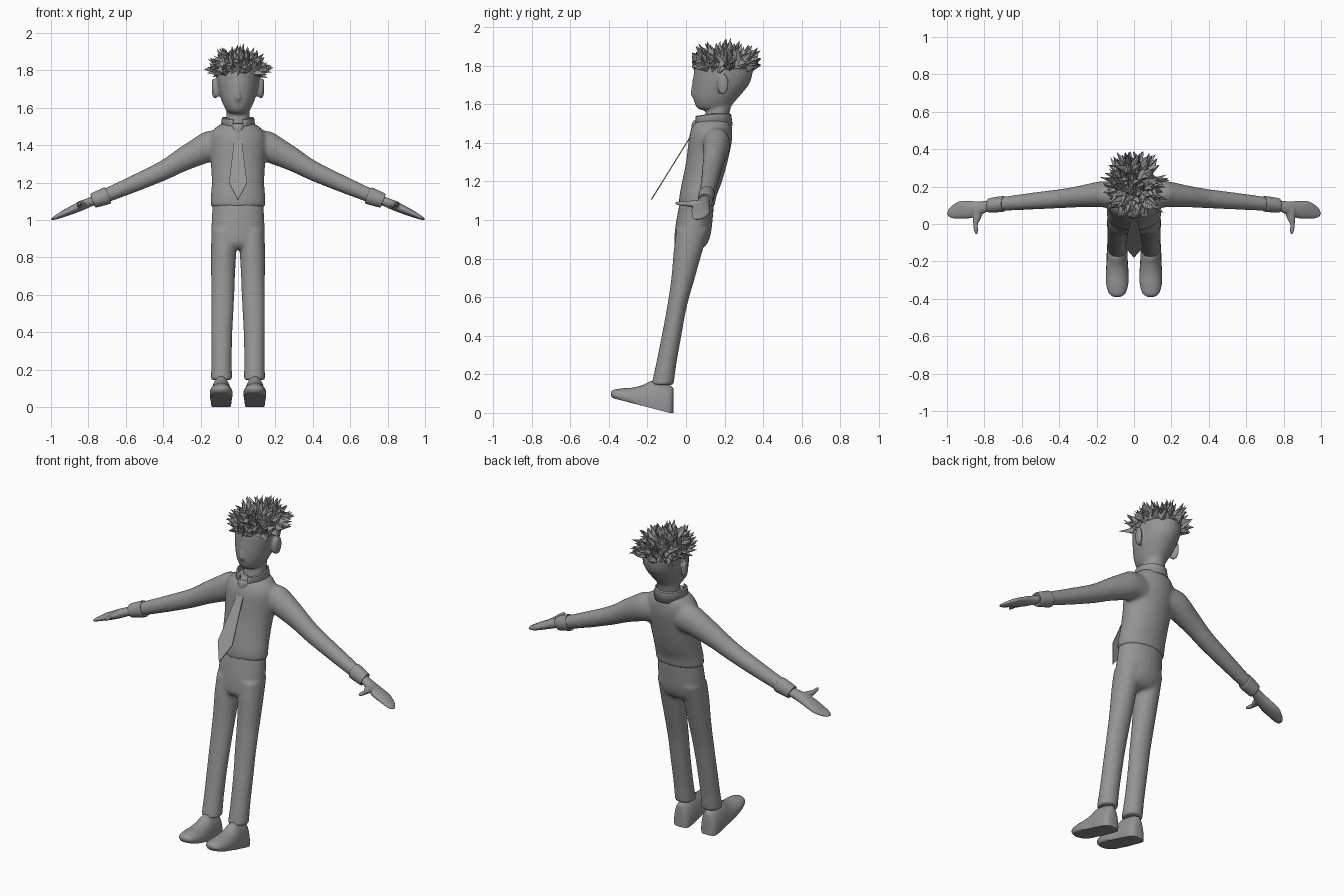
import bpy, bmesh, math, random
from mathutils import Vector

random.seed(4)
if "Cube" in bpy.data.objects:
    bpy.data.objects.remove(bpy.data.objects["Cube"])

GREY = (0.3, 0.3, 0.3, 1)
grey = bpy.data.materials.new("plain_grey")
grey.use_nodes = True
grey.diffuse_color = GREY
grey.node_tree.nodes["Principled BSDF"].inputs["Base Color"].default_value = GREY


def finish(name, bm, smooth=True):
    bmesh.ops.recalc_face_normals(bm, faces=bm.faces)
    mesh = bpy.data.meshes.new(name)
    bm.to_mesh(mesh)
    bm.free()
    mesh.materials.append(grey)
    obj = bpy.data.objects.new(name, mesh)
    bpy.context.collection.objects.link(obj)
    if smooth:
        bpy.ops.object.select_all(action="DESELECT")
        obj.select_set(True)
        bpy.context.view_layer.objects.active = obj
        bpy.ops.object.shade_smooth_by_angle(angle=math.radians(50))
    return obj


def spline(points, steps=4):
    """Catmull-Rom resampling of a list of tuples."""
    pts = [Vector(p) for p in points]
    out = []
    for i in range(len(pts) - 1):
        a, b = pts[max(i - 1, 0)], pts[i]
        c, d = pts[i + 1], pts[min(i + 2, len(pts) - 1)]
        for k in range(steps):
            t = k / steps
            out.append(b + (c - a) * (t / 2) + (2 * a - 5 * b + 4 * c - d) * (t * t / 2)
                       + (3 * b - a - 3 * c + d) * (t ** 3 / 2))
    return out + [pts[-1]]


def loft(bm, stations, axis, side=1, sides=24, shear=0, floor=None):
    """Skin ellipses (x, y, z, radius, radius) lying across the given axis."""
    u, v = [Vector(e) for e in {"x": ((0, 1, 0), (shear, 0, 1)),
                                "y": ((1, 0, 0), (0, 0, 1)),
                                "z": ((1, 0, 0), (0, 1, 0))}[axis]]
    rings = []
    for s in spline(stations):
        ring = []
        for k in range(sides):
            a = math.tau * k / sides
            p = Vector(s[:3]) + u * (s[3] * math.cos(a)) + v * (s[4] * math.sin(a))
            if floor:
                p.z = max(p.z, floor(p.y))
            ring.append(bm.verts.new((p.x * side, p.y, p.z)))
        rings.append(ring)
    faces = [bm.faces.new(rings[0]), bm.faces.new(rings[-1])]
    for r, q in zip(rings, rings[1:]):
        for k in range(sides):
            j = (k + 1) % sides
            faces.append(bm.faces.new((r[k], r[j], q[j], q[k])))
    bmesh.ops.recalc_face_normals(bm, faces=faces)


def upright(rows):
    """Rows of (height, front y, back y, half width) to loft stations."""
    return [(0, (f + b) / 2, z, w, (b - f) / 2) for z, f, b, w in rows]


def blend(obj, size):
    """Fuse overlapping volumes into one soft skin."""
    m = obj.modifiers.new("fuse", "REMESH")
    m.mode, m.voxel_size, m.use_smooth_shade = "VOXEL", size, True
    m = obj.modifiers.new("soften", "SMOOTH")
    m.factor, m.iterations = 0.5, 4


# Shirt: torso and both sleeves
bm = bmesh.new()
loft(bm, upright([(1.07, -.036, .15, .146), (1.12, -.035, .157, .146), (1.2, -.02, .187, .141),
                  (1.3, 0, .215, .145), (1.4, .012, .237, .152), (1.45, .02, .24, .15),
                  (1.49, .035, .237, .125), (1.52, .06, .225, .08)]), "z")
SLEEVE = [(.06, .15, 1.40, .07, .085), (.15, .158, 1.393, .07, .08), (.2, .157, 1.373, .068, .073),
          (.3, .146, 1.322, .057, .061), (.4, .135, 1.265, .051, .051),
          (.55, .122, 1.197, .045, .044), (.72, .106, 1.125, .037, .036)]
for s in (1, -1):
    loft(bm, SLEEVE, "x", s, shear=.3)
blend(finish("shirt", bm), .011)

# Trousers: hips and both legs
bm = bmesh.new()
loft(bm, upright([(1.1, -.03, .147, .136), (1, -.05, .138, .141), (.92, -.06, .127, .143),
                  (.87, -.058, .105, .138), (.845, -.035, .07, .11)]), "z")
LEG = [(.075, .035, .95, .066, .085), (.077, .011, .84, .068, .075), (.08, -.015, .7, .064, .061),
       (.083, -.047, .55, .061, .051), (.087, -.075, .4, .057, .051),
       (.088, -.103, .25, .055, .053), (.088, -.122, .145, .057, .058)]
for s in (1, -1):
    loft(bm, LEG, "z", s)
blend(finish("trousers", bm), .01)

# Sleeve cuffs, hands and shoes, mirrored
CUFF = [(.695, .108, 1.133, .037, .039), (.702, .107, 1.13, .042, .043),
        (.77, .1, 1.105, .039, .037), (.775, .1, 1.103, .032, .03)]
HAND = [(.74, .1, 1.115, .028, .025), (.78, .096, 1.1, .03, .026), (.83, .083, 1.08, .038, .028),
        (.88, .077, 1.058, .047, .025), (.93, .076, 1.036, .047, .02),
        (.97, .066, 1.017, .036, .013), (.99, .06, 1.008, .022, .008), (1, .056, 1.004, .004, .003)]
THUMB = [(.835, .08, 1.085, .03, .02), (.84, .03, 1.083, .022, .018), (.847, 0, 1.084, .013, .014),
         (.845, -.035, 1.086, .011, .011), (.842, -.055, 1.086, .005, .005)]


def sole(y):
    return max(0, (-.085 - y) * .26)


SHOE_TOP = [(-.389, .108, .018), (-.38, .117, .035), (-.36, .123, .049), (-.32, .128, .059),
            (-.27, .132, .061), (-.22, .146, .058), (-.18, .165, .056), (-.13, .16, .055),
            (-.09, .145, .05), (-.072, .135, .037), (-.066, .125, .015)]
SHOE = [(.09, y, sole(y) + .02, w, top - sole(y) - .02) for y, top, w in SHOE_TOP]
for s, word in ((1, "left"), (-1, "right")):
    bm = bmesh.new()
    loft(bm, CUFF, "x", s, shear=.4)
    finish(word + "_cuff", bm)
    bm = bmesh.new()
    loft(bm, HAND, "x", s)
    loft(bm, THUMB, "y", s, sides=12)
    blend(finish(word + "_hand", bm), .005)
    bm = bmesh.new()
    loft(bm, SHOE, "y", s, floor=sole)
    finish(word + "_shoe", bm)

# Head with neck, nose and ears
bm = bmesh.new()
loft(bm, upright([(1.568, .085, .2, .035), (1.58, .058, .225, .058), (1.61, .043, .25, .076),
                  (1.65, .036, .285, .092), (1.7, .036, .325, .106), (1.75, .039, .343, .114),
                  (1.8, .046, .343, .114), (1.85, .08, .31, .09), (1.87, .14, .25, .04)]), "z")
loft(bm, upright([(1.48, .09, .225, .066), (1.55, .1, .225, .062), (1.64, .11, .25, .06)]), "z")
loft(bm, upright([(1.625, .04, .07, .012), (1.65, .024, .07, .02), (1.67, .025, .07, .017),
                  (1.74, .036, .06, .008)]), "z", sides=12)
for s in (1, -1):
    loft(bm, [(.105, .178, 1.695, .014, .036), (.12, .186, 1.7, .024, .05),
              (.132, .195, 1.705, .027, .053), (.14, .2, 1.715, .015, .035)], "x", s, sides=16)
blend(finish("head", bm), .007)

# Collar: an open flared band around the neck with pointed front ends
bm = bmesh.new()
previous = None
COUNT = 28
for i in range(COUNT + 1):
    a = math.radians(-72 + 324 * i / COUNT)
    front = max(0, -math.sin(a))
    column = [bm.verts.new((r * math.cos(a), .14 + (r + .008) * math.sin(a), z))
              for r, z in ((.074, 1.5), (.078, 1.552 - .012 * front),
                           (.086, 1.548 - .012 * front), (.094, 1.49 - .03 * front ** 2))]
    if previous:
        for k in range(3):
            bm.faces.new((previous[k], previous[k + 1], column[k + 1], column[k]))
    previous = column
collar = finish("collar", bm)
collar.modifiers.new("thickness", "SOLIDIFY").thickness = .006

# Tie: a straight hanging blade and a tapered knot
bm = bmesh.new()


def on_tie(x, z):
    return bm.verts.new((x, .04 - (1.465 - z) * .62, z))


outline = [(.016, 1.465), (.048, 1.2), (0, 1.108), (-.048, 1.2), (-.016, 1.465)]
bm.faces.new([on_tie(x, z) for x, z in outline])
tie = finish("tie", bm, False)
tie.modifiers.new("thickness", "SOLIDIFY").thickness = .006
bm = bmesh.new()
loft(bm, upright([(1.45, .03, .055, .017), (1.47, .026, .065, .024), (1.5, .03, .07, .033),
                  (1.515, .04, .07, .03)]), "z", sides=10)
finish("tie_knot", bm)

# Hair: a faceted cap covered in sharp, irregular tufts
bm = bmesh.new()
CENTRE, SIZE = Vector((0, .2, 1.785)), Vector((.12, .155, .085))
bmesh.ops.create_icosphere(bm, subdivisions=2, radius=1)
for v in bm.verts:
    v.co = CENTRE + Vector((v.co.x * SIZE.x, v.co.y * SIZE.y, max(v.co.z, -.1) * SIZE.z))
TUFTS = 150
for i in range(TUFTS):
    up = (i + .5) / TUFTS
    turn = i * 2.39996 + random.uniform(-.2, .2)
    flat = math.sqrt(1 - up * up)
    n = Vector((math.cos(turn) * flat, math.sin(turn) * flat, up))
    base = CENTRE + Vector((n.x * SIZE.x, n.y * SIZE.y, n.z * SIZE.z)) * .94
    aim = n + Vector([random.uniform(-.5, .5) for _ in range(3)]) + Vector((0, 0, .35 * up))
    aim.normalize()
    tip = base + aim * random.uniform(.05, .088)
    tip.y = min(max(tip.y, .03), .39)
    tip.z = min(tip.z, 1.95)
    u = aim.orthogonal().normalized()
    w = aim.cross(u)
    spin = random.uniform(0, math.tau)
    foot = []
    for k in range(4):
        a = spin + math.tau * k / 4
        foot.append(bm.verts.new(base + (u * math.cos(a) + w * math.sin(a) * .7)
                                 * random.uniform(.02, .032)))
    point = bm.verts.new(tip)
    bm.faces.new(foot[::-1])
    for k in range(4):
        bm.faces.new((foot[k], foot[(k + 1) % 4], point))
finish("spiky_hair", bm, False)
